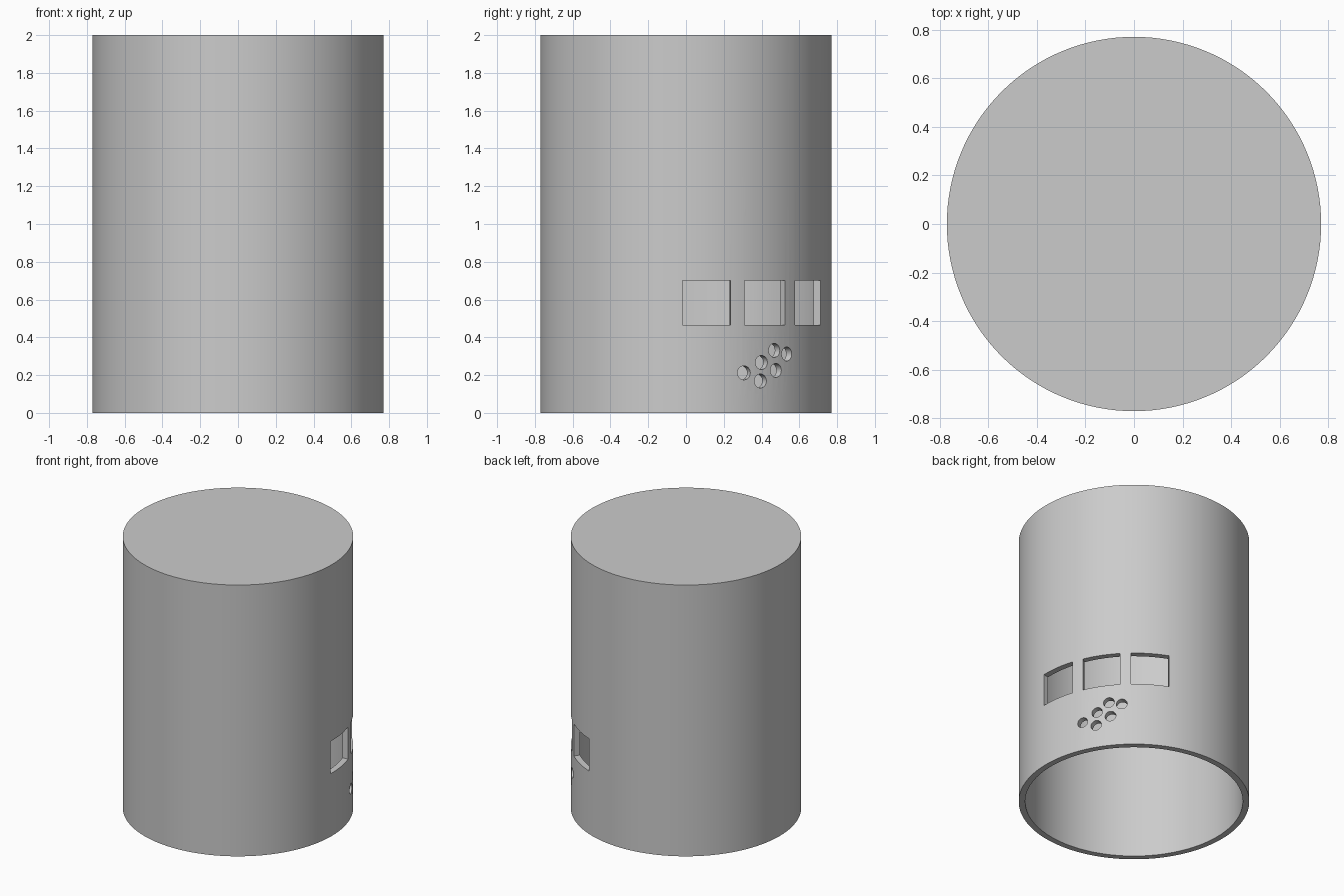
import bpy
import bmesh
from math import radians, sin, cos, tau
from mathutils import Matrix, Vector

R, INNER, H, TOP = 0.77, 0.727, 2.0, 0.045
SIDES = 128

if "Cube" in bpy.data.objects:
    bpy.data.objects.remove(bpy.data.objects["Cube"], do_unlink=True)

grey = bpy.data.materials.new("plain grey")
grey.use_nodes = True
colour = (0.6, 0.6, 0.6, 1)
grey.diffuse_color = colour
grey.node_tree.nodes["Principled BSDF"].inputs["Base Color"].default_value = colour


def make_object(name, bm):
    mesh = bpy.data.meshes.new(name)
    bmesh.ops.recalc_face_normals(bm, faces=bm.faces)
    bm.to_mesh(mesh)
    bm.free()
    mesh.materials.append(grey)
    obj = bpy.data.objects.new(name, mesh)
    bpy.context.collection.objects.link(obj)
    return obj


def outward(angle, z):
    """Frame on the wall whose x axis points away from the centre."""
    a = radians(angle)
    return Matrix.Translation((R * cos(a), R * sin(a), z)) @ Matrix.Rotation(a, 4, "Z")


# Hollow shell: closed flat top, open bottom
bm = bmesh.new()
rings = []
for radius, z in ((INNER, H - TOP), (INNER, 0), (R, 0), (R, H)):
    rings.append([bm.verts.new((radius * cos(tau * i / SIDES), radius * sin(tau * i / SIDES), z))
                  for i in range(SIDES)])
for low, high in zip(rings, rings[1:]):
    for i in range(SIDES):
        j = (i + 1) % SIDES
        bm.faces.new((low[i], low[j], high[j], high[i]))
bm.faces.new(rings[0])
bm.faces.new(rings[-1])
shell = make_object("hollow_shell", bm)

# Cutter for the three windows and the cluster of round holes
bm = bmesh.new()
for angle in (8.2, 33.3, 58.1):
    bmesh.ops.create_cube(bm, size=1, matrix=outward(angle, 0.583)
                          @ Matrix.Diagonal((0.3, 0.258, 0.238, 1)))
for angle, z in ((23.5, 0.212), (30.8, 0.169), (31.3, 0.267),
                 (37.4, 0.331), (43.9, 0.312), (38.2, 0.225)):
    bmesh.ops.create_cone(bm, cap_ends=True, segments=32, radius1=0.037, radius2=0.037, depth=0.3,
                          matrix=outward(angle, z) @ Matrix.Rotation(radians(90), 4, "Y"))
cutter = make_object("opening_cutter", bm)
cutter.hide_render = True

# Cut the openings through the wall
bpy.ops.object.select_all(action="DESELECT")
bpy.context.view_layer.objects.active = shell
shell.select_set(True)
cut = shell.modifiers.new("openings", "BOOLEAN")
cut.operation = "DIFFERENCE"
cut.solver = "EXACT"
cut.object = cutter
bpy.ops.object.modifier_apply(modifier=cut.name)
bpy.data.objects.remove(cutter, do_unlink=True)
bpy.ops.object.shade_smooth_by_angle(angle=radians(30))
